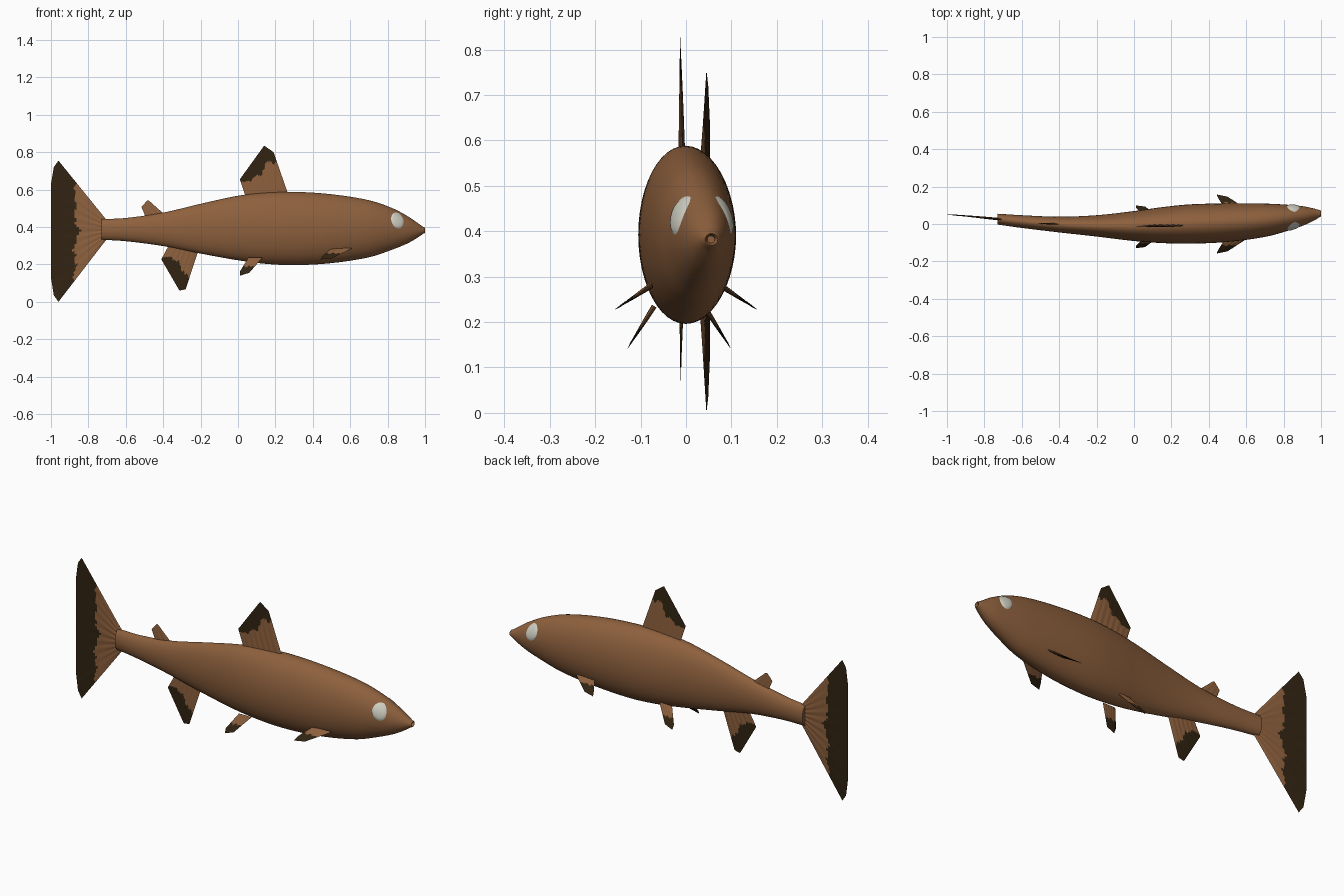
import bpy, bmesh, math
from mathutils import Vector

if "Cube" in bpy.data.objects:
    bpy.data.objects.remove(bpy.data.objects["Cube"])


def material(name, rgb):
    m = bpy.data.materials.new(name)
    m.diffuse_color = (*rgb, 1)
    m.use_nodes = True
    m.node_tree.nodes["Principled BSDF"].inputs["Base Color"].default_value = m.diffuse_color
    return m


BROWN = material("skin_brown", (0.27, 0.118, 0.047))
DARK = material("fin_tip_dark", (0.031, 0.017, 0.006))
PALE = material("eye_pale", (0.62, 0.62, 0.54))

# Body stations: x, centre y, half width, top z, bottom z
STATIONS = [
    (-0.73, 0.026, 0.029, 0.442, 0.332),
    (-0.60, 0.013, 0.034, 0.448, 0.324),
    (-0.40, -0.003, 0.042, 0.477, 0.298),
    (-0.20, -0.010, 0.057, 0.524, 0.258),
    (0.00, -0.011, 0.080, 0.567, 0.222),
    (0.15, -0.006, 0.096, 0.584, 0.203),
    (0.30, 0.000, 0.105, 0.588, 0.196),
    (0.50, 0.007, 0.103, 0.575, 0.207),
    (0.70, 0.020, 0.089, 0.543, 0.238),
    (0.82, 0.033, 0.070, 0.503, 0.277),
    (0.91, 0.044, 0.050, 0.456, 0.314),
    (0.965, 0.051, 0.031, 0.418, 0.346),
    (0.99, 0.055, 0.020, 0.400, 0.364),
]


def section(x):
    """Smooth interpolation of the stations: centre y, half width, centre z, half height."""
    n = len(STATIONS)
    i = max(k for k in range(n - 1) if k == 0 or STATIONS[k][0] <= x)
    a, b = STATIONS[i], STATIONS[i + 1]
    p, q = STATIONS[max(i - 1, 0)], STATIONS[min(i + 2, n - 1)]
    h = b[0] - a[0]
    t = (x - a[0]) / h
    v = []
    for c in range(1, 5):
        m0 = (b[c] - p[c]) / (b[0] - p[0]) * h
        m1 = (q[c] - a[c]) / (q[0] - a[0]) * h
        v.append((2*t**3 - 3*t*t + 1) * a[c] + (t**3 - 2*t*t + t) * m0
                 + (3*t*t - 2*t**3) * b[c] + (t**3 - t*t) * m1)
    return v[0], v[1], (v[2] + v[3]) / 2, (v[2] - v[3]) / 2


def finish(bm, name, mats, angle=50):
    bmesh.ops.remove_doubles(bm, verts=bm.verts, dist=1e-6)
    bmesh.ops.recalc_face_normals(bm, faces=bm.faces)
    me = bpy.data.meshes.new(name)
    bm.to_mesh(me)
    bm.free()
    for m in mats:
        me.materials.append(m)
    ob = bpy.data.objects.new(name, me)
    bpy.context.collection.objects.link(ob)
    bpy.ops.object.select_all(action='DESELECT')
    ob.select_set(True)
    bpy.context.view_layer.objects.active = ob
    bpy.ops.object.shade_smooth_by_angle(angle=math.radians(angle))
    return ob


# Body with a small round mouth sunk into the snout
N = 48
rings = []
for i in range(71):
    s = i / 70
    x = -0.73 + 1.72 * (s + 0.12 * math.sin(math.pi * s))
    rings.append((x, *section(min(x, 0.99))))
rings += [(0.997, 0.056, 0.017, 0.382, 0.016), (1.0, 0.056, 0.014, 0.382, 0.013),
          (0.996, 0.056, 0.011, 0.382, 0.010), (0.980, 0.055, 0.008, 0.382, 0.008)]
bm = bmesh.new()
loops = [[bm.verts.new((x, cy + w * math.cos(2 * math.pi * k / N),
                        cz + h * math.sin(2 * math.pi * k / N))) for k in range(N)]
         for x, cy, w, cz, h in rings]
for a, b in zip(loops, loops[1:]):
    for k in range(N):
        bm.faces.new((a[k], a[(k + 1) % N], b[(k + 1) % N], b[k]))
bm.faces.new(loops[0])
bm.faces.new(loops[-1])
finish(bm, "body", [BROWN])

# Eyes: thin domed plates that follow the head
for side, name in ((-1, "eye_right"), (1, "eye_left")):
    bm = bmesh.new()
    grid = []
    for r in range(7):
        row = []
        for k in range(32):
            ang, rad = 2 * math.pi * k / 32, r / 6
            dz = 0.043 * rad * math.sin(ang)
            x = 0.852 + 0.034 * rad * math.cos(ang) - 0.15 * dz
            z = 0.435 + dz
            cy, w, cz, h = section(x)
            y = w * math.sqrt(max(0, 1 - ((z - cz) / h) ** 2))
            lift = 0.007 * math.sqrt(1 - rad * rad) - 0.0005
            row.append(bm.verts.new((x, cy + side * (y + lift), z)))
        grid.append(row)
    for a, b in zip(grid[1:], grid[2:]):
        for k in range(32):
            bm.faces.new((a[k], a[(k + 1) % 32], b[(k + 1) % 32], b[k]))
    bm.faces.new(grid[1])
    finish(bm, name, [PALE])


def along(pts, t):
    """Point at fraction t of the length of a polyline."""
    pts = [Vector(p) for p in pts]
    lens = [(b - a).length for a, b in zip(pts, pts[1:])]
    d = t * sum(lens)
    for a, b, l in zip(pts, pts[1:], lens):
        if d <= l:
            return a.lerp(b, d / l)
        d -= l
    return pts[-1]


def fin(name, root, tip, thick, rays, dark=None, nu=48, nv=24):
    """Thin ribbed blade from root line to tip line; dark lists the border of the tip colour."""
    normal = (Vector(root[-1]) - Vector(root[0])).cross(Vector(tip[0]) - Vector(root[0])).normalized()
    bm = bmesh.new()
    for side in (-1, 1):
        grid = []
        for i in range(nu + 1):
            u = i / nu
            a, b = along(root, u), along(tip, u)
            row = []
            for j in range(nv + 1):
                v = j / nv
                t = thick * (1 - v ** 1.5) * (4 * u * (1 - u)) ** 0.4
                t *= 1 + 0.18 * math.sin(2 * math.pi * rays * u)
                row.append(bm.verts.new(a.lerp(b, v) + normal * side * t))
            grid.append(row)
        for i in range(nu):
            u = (i + 0.5) / nu
            for j in range(nv):
                f = bm.faces.new((grid[i][j], grid[i + 1][j], grid[i + 1][j + 1], grid[i][j + 1]))
                if dark:
                    k = u * (len(dark) - 1)
                    n = min(int(k), len(dark) - 2)
                    edge = dark[n] + (dark[n + 1] - dark[n]) * (k - n)
                    edge += 0.03 * math.sin(19 * u + 1) + 0.02 * math.sin(47 * u)
                    f.material_index = int((j + 0.5) / nv > edge)
    return finish(bm, name, [BROWN, DARK])


# Fins on the centre line
fin("tail_fin", [(-0.70, 0.024, 0.434), (-0.70, 0.024, 0.338)],
    [(-0.96, 0.045, 0.755), (-0.985, 0.049, 0.72), (-1.0, 0.053, 0.63),
     (-1.0, 0.053, 0.13), (-0.985, 0.049, 0.035), (-0.96, 0.045, 0.0)],
    0.006, 9, [0.60, 0.57, 0.52, 0.57, 0.62], nu=72)
fin("dorsal_fin", [(0.045, -0.01, 0.55), (0.27, -0.008, 0.57)],
    [(0.01, -0.012, 0.655), (0.14, -0.013, 0.835), (0.19, -0.012, 0.80)],
    0.006, 7, [0.80, 0.62, 0.58, 0.70, 0.72])
fin("anal_fin", [(-0.36, -0.008, 0.32), (-0.21, -0.010, 0.28)],
    [(-0.41, -0.010, 0.227), (-0.313, -0.012, 0.06), (-0.28, -0.012, 0.067)],
    0.005, 6, [0.80, 0.55, 0.50, 0.60, 0.68])
fin("adipose_fin", [(-0.49, 0.003, 0.445), (-0.385, -0.002, 0.46)],
    [(-0.516, 0.004, 0.507), (-0.484, 0.004, 0.543), (-0.475, 0.003, 0.54)],
    0.004, 3, nu=24, nv=10)

# Paired fins, mirrored about the local centre line
for s, label in ((-1, "right"), (1, "left")):
    def pair(pts, mid):
        return [(x, mid + s * y, z) for x, y, z in pts]
    fin("pectoral_fin_" + label,
        pair([(0.49, 0.075, 0.278), (0.61, 0.075, 0.285)], 0.0),
        pair([(0.452, 0.135, 0.245), (0.442, 0.158, 0.227), (0.50, 0.146, 0.232)], 0.0),
        0.005, 5, [0.55, 0.45, 0.55], nu=32)
    fin("pelvic_fin_" + label,
        pair([(0.055, 0.055, 0.235), (0.13, 0.055, 0.235)], -0.015),
        pair([(0.01, 0.103, 0.162), (0.012, 0.114, 0.14), (0.06, 0.108, 0.155)], -0.015),
        0.005, 5, [0.60, 0.50, 0.60], nu=32)
